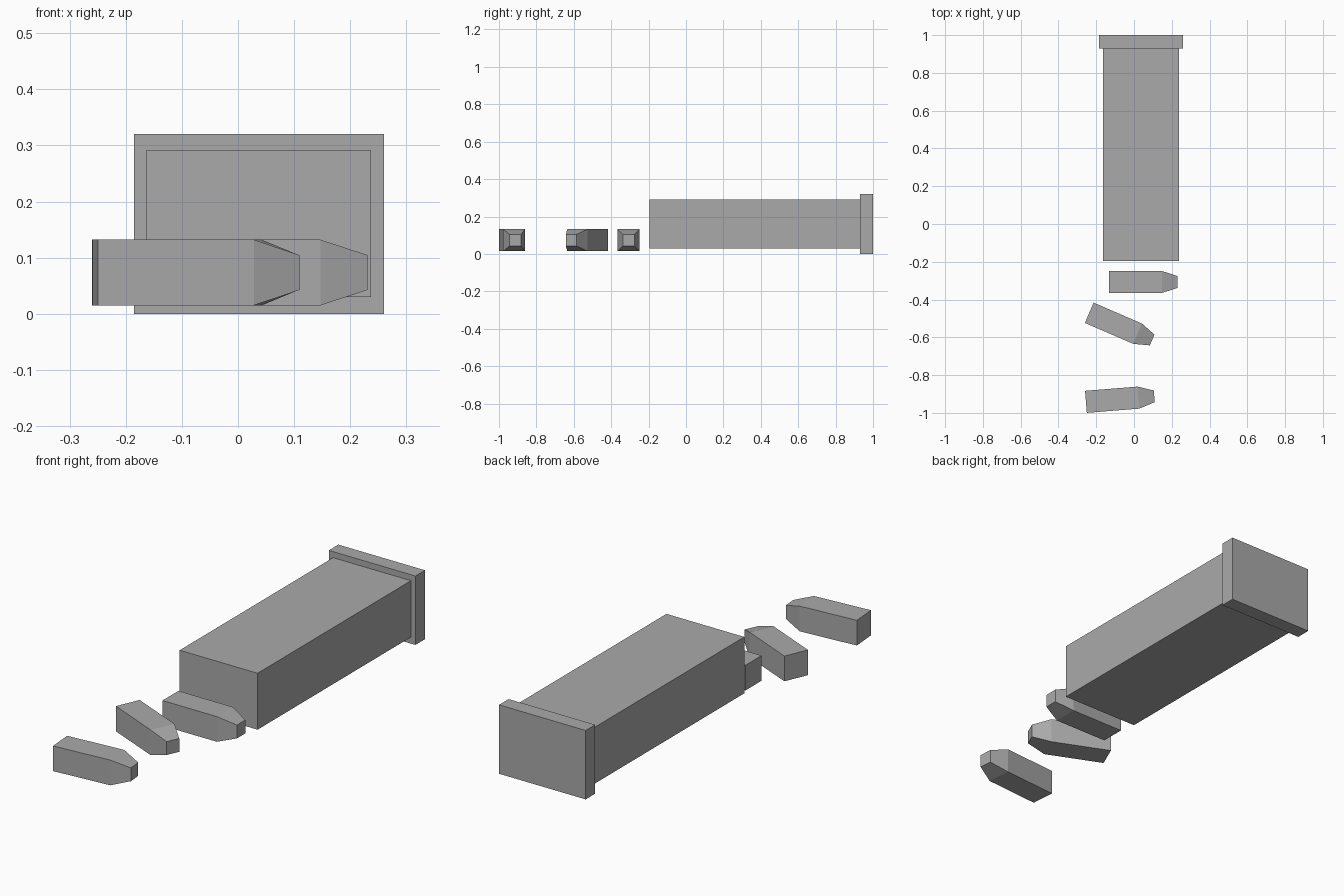
import bpy, bmesh, math

cube = bpy.data.objects.get("Cube")
if cube:
    bpy.data.objects.remove(cube, do_unlink=True)

# Single grey material
GREY = (0.4, 0.4, 0.4, 1)
grey = bpy.data.materials.new("plain grey")
grey.use_nodes = True
grey.diffuse_color = GREY
grey.node_tree.nodes["Principled BSDF"].inputs["Base Color"].default_value = GREY
grey.node_tree.nodes["Principled BSDF"].inputs["Roughness"].default_value = 0.8


def finish(name, bm):
    bmesh.ops.recalc_face_normals(bm, faces=bm.faces)
    mesh = bpy.data.meshes.new(name)
    bm.to_mesh(mesh)
    bm.free()
    mesh.materials.append(grey)
    obj = bpy.data.objects.new(name, mesh)
    bpy.context.collection.objects.link(obj)
    return obj


def box(name, low, high):
    bm = bmesh.new()
    bmesh.ops.create_cube(bm, size=1)
    for v in bm.verts:
        v.co = [h if c > 0 else l for c, l, h in zip(v.co, low, high)]
    return finish(name, bm)


def round_(name, rear, degrees):
    """Square bar along +x with a tapered nose, placed by its rear centre."""
    bm = bmesh.new()
    rings = []
    for x, half in ((0, 0.0585), (0.279, 0.0585), (0.363, 0.031)):
        rings.append([bm.verts.new((x, sy * half, sz * half))
                      for sy, sz in ((-1, -1), (1, -1), (1, 1), (-1, 1))])
    for a, b in zip(rings, rings[1:]):
        for i in range(4):
            j = (i + 1) % 4
            bm.faces.new((a[i], a[j], b[j], b[i]))
    bm.faces.new(rings[0])
    bm.faces.new(rings[-1])
    obj = finish(name, bm)
    obj.location = (*rear, 0.0735)
    obj.rotation_euler.z = math.radians(degrees)
    return obj


# Long case with a wider base plate at the back
box("case_body", (-0.163, -0.195, 0.03), (0.237, 0.93, 0.292))
box("base_plate", (-0.185, 0.93, 0), (0.26, 1, 0.32))

# Three loose rounds lying in front of the case
round_("round_back", (-0.132, -0.307), 0)
round_("round_middle", (-0.237, -0.47), -23.4)
round_("round_front", (-0.2545, -0.9415), 4.6)
